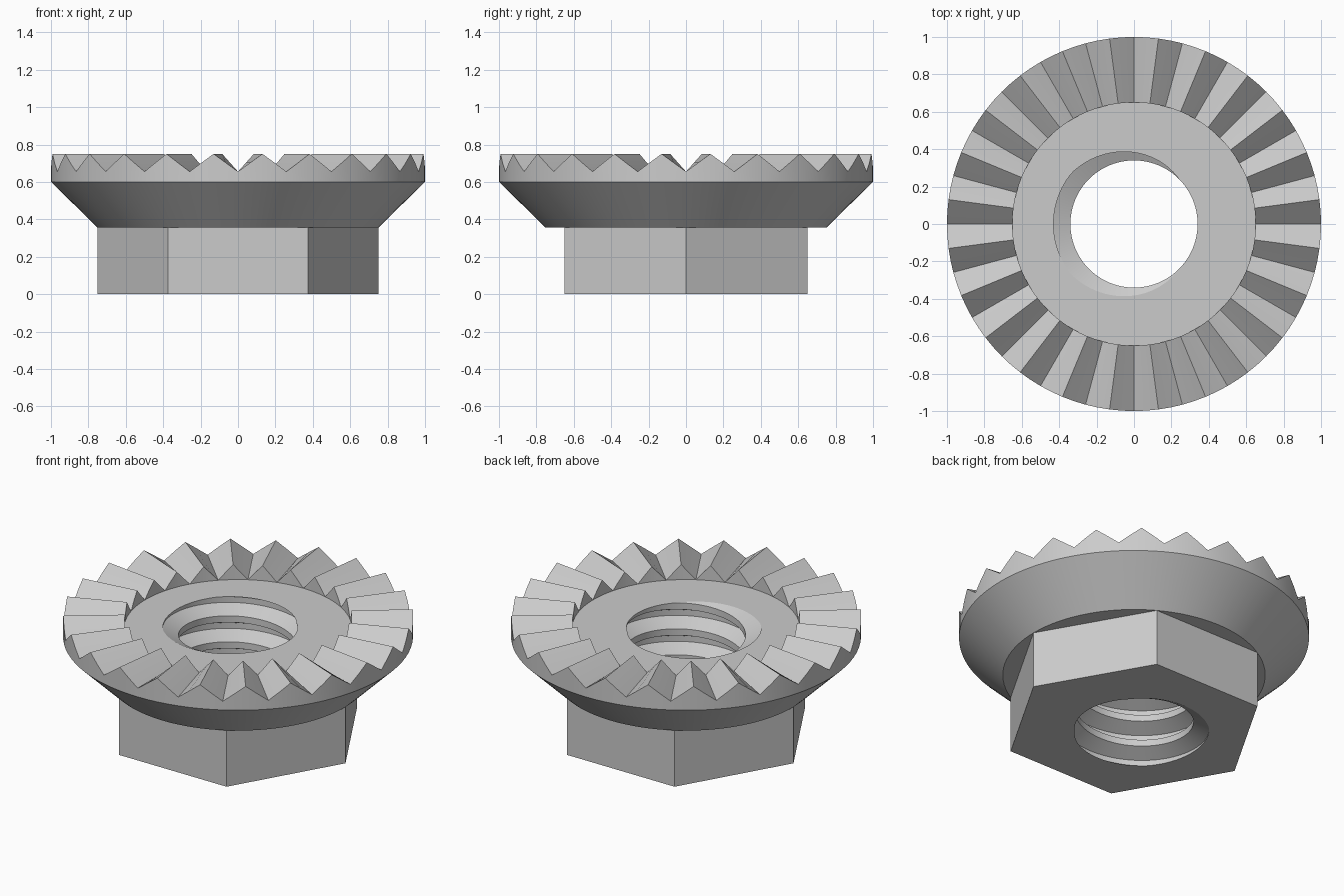
import bpy, bmesh, math

cube = bpy.data.objects.get("Cube")
if cube:
    bpy.data.objects.remove(cube, do_unlink=True)

STEPS = 96                  # columns around the axis
TEETH = 24
FACE_Z, TOOTH_Z = 0.655, 0.75
PITCH = FACE_Z / 4
MINOR, MAJOR = 0.34, 0.43
KNOTS = (0.125, 0.39, 0.61, 0.875)   # crest end, root start, root end, crest start


def thread_radius(z, turn):
    """Trapezoid thread: flat crest, sloped flank, flat root."""
    phase = (z / PITCH - turn) % 1
    away = min(phase, 1 - phase)
    t = (away - KNOTS[0]) / (KNOTS[1] - KNOTS[0])
    return MINOR + (MAJOR - MINOR) * min(max(t, 0), 1)


def hex_radius(turn):
    offset = (turn * 6) % 1 - 0.5
    return 0.75 * math.cos(math.pi / 6) / math.cos(offset * math.pi / 3)


def section(turn):
    """Closed radial section (radius, height) at one fraction of a turn."""
    points = []
    for k in range(-2, 6):
        for knot in KNOTS:
            z = min(max(PITCH * (k + knot + turn), 0), FACE_Z)
            points.append((thread_radius(z, turn), z))
    wave = 1 - abs((turn * TEETH) % 1 * 2 - 1)
    tooth = FACE_Z + (TOOTH_Z - FACE_Z) * wave
    flat = hex_radius(turn)
    # clamping face, serrations, flange, hexagon
    points += [(0.65, FACE_Z), (0.65, tooth), (1, tooth), (1, 0.6),
               (0.75, 0.355), (flat, 0.355), (flat, 0)]
    return points


# Serrated flange nut, swept column by column
bm = bmesh.new()
columns = []
for i in range(STEPS + 1):
    turn = i / STEPS
    a = turn * math.tau
    columns.append([bm.verts.new((r * math.cos(a), r * math.sin(a), z))
                    for r, z in section(turn)])
for here, there in zip(columns, columns[1:]):
    for j in range(len(here)):
        n = (j + 1) % len(here)
        bm.faces.new((here[j], there[j], there[n], here[n]))
bmesh.ops.remove_doubles(bm, verts=bm.verts[:], dist=0.0002)
bmesh.ops.recalc_face_normals(bm, faces=bm.faces[:])
mesh = bpy.data.meshes.new("flange_nut")
bm.to_mesh(mesh)
bm.free()
nut = bpy.data.objects.new("flange_nut", mesh)
bpy.context.collection.objects.link(nut)

# Plain steel grey
steel = bpy.data.materials.new("steel_grey")
steel.use_nodes = True
grey = (0.6, 0.6, 0.6, 1)
steel.diffuse_color = grey
steel.node_tree.nodes["Principled BSDF"].inputs["Base Color"].default_value = grey
mesh.materials.append(steel)

bpy.context.view_layer.objects.active = nut
nut.select_set(True)
bpy.ops.object.shade_smooth_by_angle(angle=math.radians(25))
